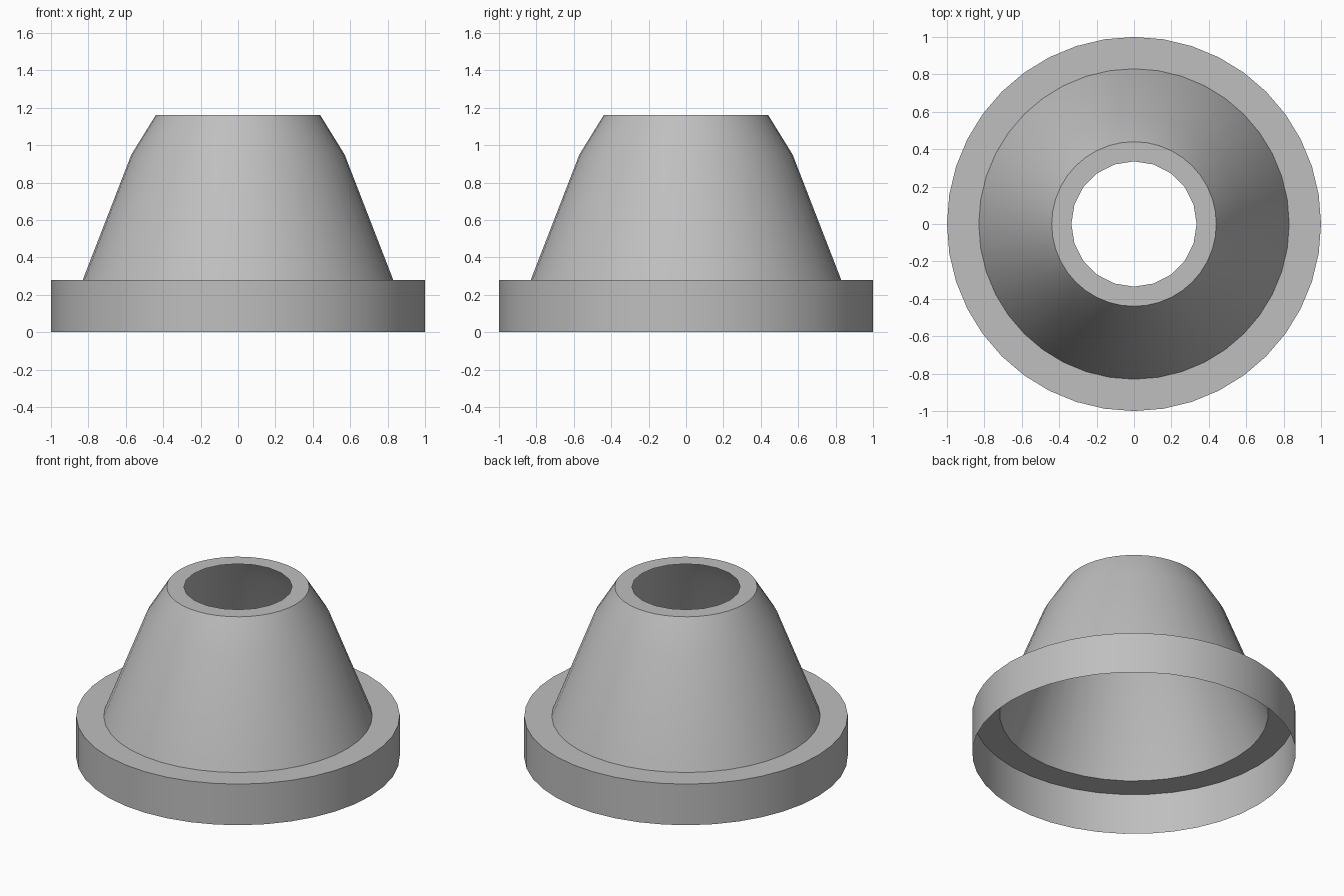
import bpy
import bmesh
import math

cube = bpy.data.objects.get("Cube")
if cube:
    bpy.data.objects.remove(cube, do_unlink=True)

SEGMENTS = 40

grey = bpy.data.materials.new("plain grey")
grey.use_nodes = True
colour = (0.52, 0.52, 0.52, 1)
grey.diffuse_color = colour
grey.node_tree.nodes["Principled BSDF"].inputs["Base Color"].default_value = colour


def lathe(name, profile, coarse_end=False):
    """Turn a (radius, height) profile, listed upward, into an open shell."""
    bm = bmesh.new()
    rings = []
    for row, (radius, z) in enumerate(profile):
        ring = []
        for i in range(SEGMENTS):
            a = math.tau * i / SEGMENTS
            r = radius
            # Odd points fall on the chords, halving the sides of the last ring
            if coarse_end and row == len(profile) - 1 and i % 2:
                r *= math.cos(math.tau / SEGMENTS)
            ring.append(bm.verts.new((r * math.cos(a), r * math.sin(a), z)))
        rings.append(ring)
    for low, high in zip(rings, rings[1:]):
        for i in range(SEGMENTS):
            j = (i + 1) % SEGMENTS
            bm.faces.new((low[i], low[j], high[j], high[i]))
    mesh = bpy.data.meshes.new(name)
    bm.to_mesh(mesh)
    bm.free()
    mesh.materials.append(grey)
    obj = bpy.data.objects.new(name, mesh)
    bpy.context.collection.objects.link(obj)
    bpy.ops.object.select_all(action="DESELECT")
    obj.select_set(True)
    bpy.context.view_layer.objects.active = obj
    bpy.ops.object.shade_smooth_by_angle(angle=math.radians(30))
    return obj


# Low outer wall with its flat ledge, open underneath
lathe("base_flange", [(1, 0), (1, 0.28), (0.83, 0.28)])

# Tapered body with a soft shoulder and a flat top ring around the hole
lathe("tapered_body", [(0.83, 0.28), (0.57, 0.95), (0.44, 1.16), (0.335, 1.16)],
      coarse_end=True)
